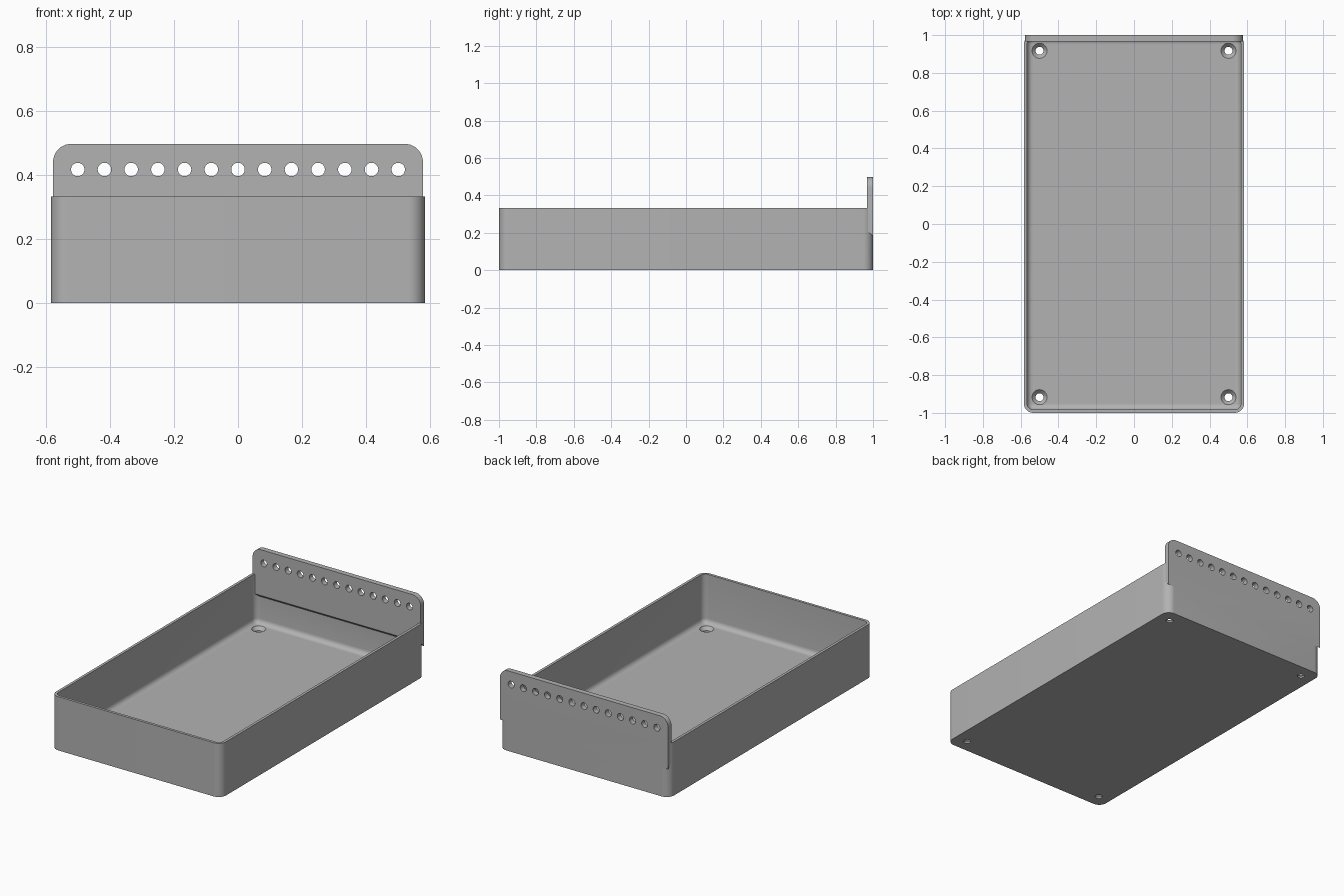
import bpy, bmesh
from math import sin, cos, pi

if "Cube" in bpy.data.objects:
    bpy.data.objects.remove(bpy.data.objects["Cube"], do_unlink=True)

grey = bpy.data.materials.new("plain grey")
grey.use_nodes = True
grey.diffuse_color = (0.45, 0.45, 0.45, 1)
grey.node_tree.nodes["Principled BSDF"].inputs["Base Color"].default_value = grey.diffuse_color

HX, HY, H = 0.583, 1.0, 0.333          # tray half width, half length, height
WALL, FLOOR, FILLET, CORNER = 0.0167, 0.03, 0.03, 0.05
PLATE = 0.033                          # hanging plate thickness


def arc(cx, cy, r, start, steps=10):
    """Quarter circle of points."""
    return [(cx + r * cos(start + pi / 2 * i / steps),
             cy + r * sin(start + pi / 2 * i / steps)) for i in range(steps + 1)]


def rounded_ring(inset, z):
    """Rounded rectangle set in from the tray's outline."""
    r = max(CORNER - inset, 0.004)
    x, y = HX - inset - r, HY - inset - r
    pts = arc(x, y, r, 0) + arc(-x, y, r, pi / 2) + arc(-x, -y, r, pi) + arc(x, -y, r, 1.5 * pi)
    return [(px, py, z) for px, py in pts]


def circle(cx, cy, r, z, n=32):
    return [(cx + r * cos(2 * pi * i / n), cy + r * sin(2 * pi * i / n), z) for i in range(n)]


def loft(bm, rings):
    """Skin a stack of rings and cap both ends."""
    rows = [[bm.verts.new(p) for p in ring] for ring in rings]
    for a, b in zip(rows, rows[1:]):
        for i in range(len(a)):
            j = (i + 1) % len(a)
            bm.faces.new((a[i], a[j], b[j], b[i]))
    bm.faces.new(rows[0][::-1])
    bm.faces.new(rows[-1])


def finish(bm, name):
    bmesh.ops.recalc_face_normals(bm, faces=bm.faces)
    mesh = bpy.data.meshes.new(name)
    bm.to_mesh(mesh)
    bm.free()
    mesh.materials.append(grey)
    ob = bpy.data.objects.new(name, mesh)
    bpy.context.collection.objects.link(ob)
    return ob


def combine(target, other, operation):
    """Apply a boolean and remove the helper."""
    other.hide_render = True
    mod = target.modifiers.new(operation, "BOOLEAN")
    mod.operation, mod.object, mod.solver = operation, other, "EXACT"
    bpy.context.view_layer.objects.active = target
    bpy.ops.object.modifier_apply(modifier=mod.name)
    bpy.data.objects.remove(other, do_unlink=True)


# Open tray with a filleted floor edge
bm = bmesh.new()
rings = [rounded_ring(0, 0), rounded_ring(0, H), rounded_ring(WALL, H)]
for i in range(7):
    a = pi / 2 * i / 6
    rings.append(rounded_ring(WALL + FILLET * (1 - cos(a)), FLOOR + FILLET * (1 - sin(a))))
loft(bm, rings)
tray = finish(bm, "tray")

# Hanging plate with rounded top corners and a sloping underside
bm = bmesh.new()
px, top, r, low = 0.577, 0.497, 0.057, 0.18
outline = [(-px, low), (px, low)] + arc(px - r, top - r, r, 0) + arc(r - px, top - r, r, pi / 2)
back = [(x, HY, z) for x, z in outline]
front = [(x, HY - PLATE, z + (PLATE if z == low else 0)) for x, z in outline]
loft(bm, [front, back])
combine(tray, finish(bm, "hanging_plate"), "UNION")

# Row of thirteen holes through the plate
bm = bmesh.new()
for i in range(13):
    x = (i - 6) / 12
    rings = [[(cx, y, cz) for cx, cz, _ in circle(x, 0.417, 0.021, 0)] for y in (0.9, 1.1)]
    loft(bm, rings)
combine(tray, finish(bm, "plate_hole_cutter"), "DIFFERENCE")

# Countersunk screw holes in the floor
bm = bmesh.new()
for x in (-0.5, 0.5):
    for y in (-0.917, 0.917):
        profile = [(0.021, -0.1), (0.021, 0.01), (0.04, FLOOR), (0.04, 0.1)]
        loft(bm, [circle(x, y, rad, z) for rad, z in profile])
combine(tray, finish(bm, "screw_hole_cutter"), "DIFFERENCE")

# Smooth the rounded surfaces, keep edges sharp
bpy.ops.object.select_all(action="DESELECT")
tray.select_set(True)
bpy.context.view_layer.objects.active = tray
bpy.ops.object.shade_smooth_by_angle(angle=pi / 6)
